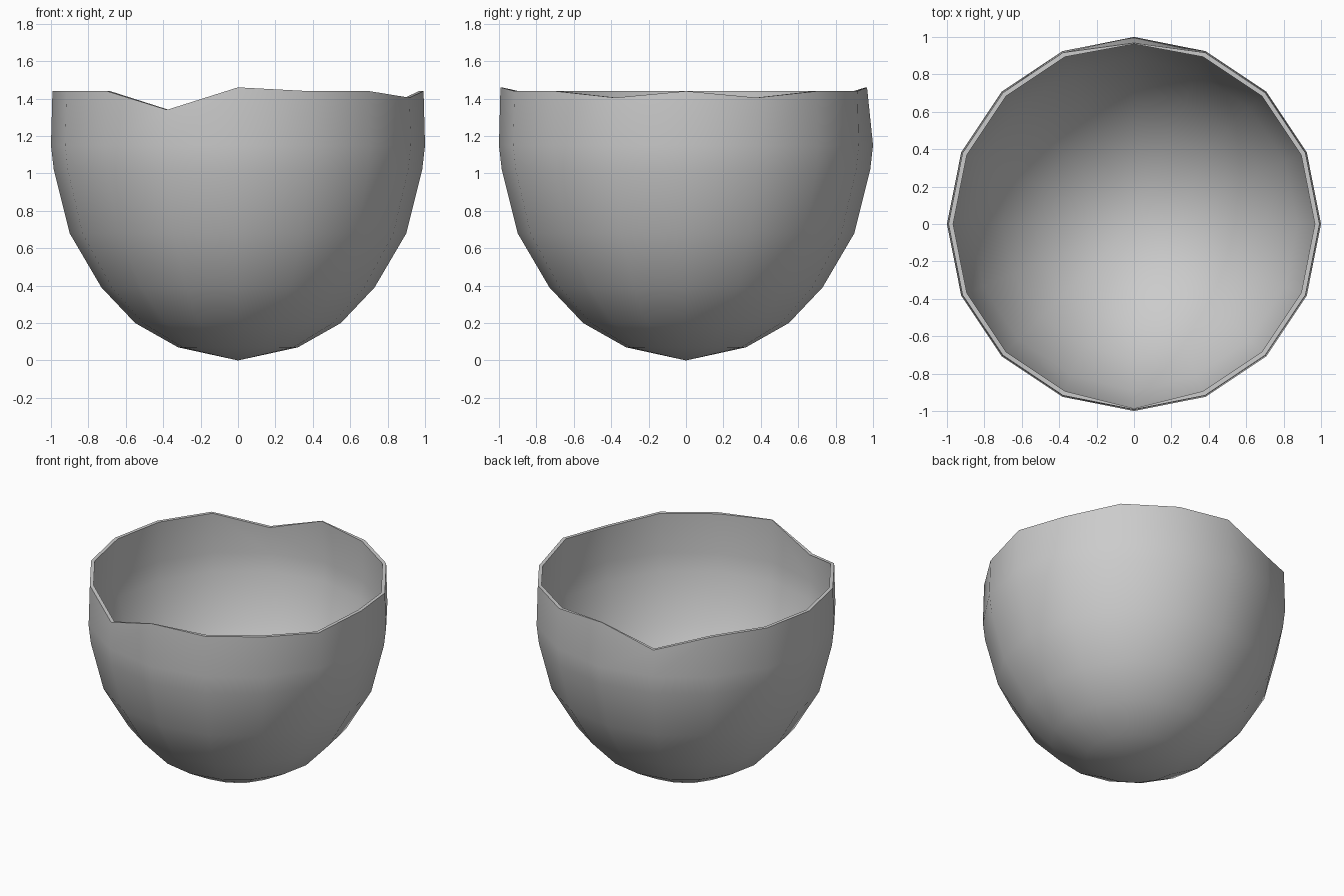
import bpy, bmesh, math

cube = bpy.data.objects.get("Cube")
if cube:
    bpy.data.objects.remove(cube)

SIDES = 16
# Wall profile from the lowest ring upward: radius, height
PROFILE = [(0.32, 0.07), (0.55, 0.2), (0.73, 0.39), (0.9, 0.68), (0.985, 1.02), (1.0, 1.15)]
RIM = 1.44
# Rim heights that leave the common level, mirrored front to back
CHIPS = {(0.38, 0.92): 0, (-0.38, 0.92): -0.1, (0.92, 0.38): -0.035, (0.0, 1.0): 0.02}

# Plain grey shell material
grey = bpy.data.materials.new("grey shell")
grey.use_nodes = True
colour = (0.6, 0.6, 0.6, 1)
grey.diffuse_color = colour
grey.node_tree.nodes["Principled BSDF"].inputs["Base Color"].default_value = colour


def rim_height(c, s):
    for (x, y), drop in CHIPS.items():
        if abs(c - x) < 0.02 and abs(abs(s) - y) < 0.02:
            return RIM + drop
    return RIM


def wall(bm, inner):
    """Build one skin of the bowl and return its rim ring."""
    rings = []
    for level in range(len(PROFILE) + 1):
        ring = []
        for k in range(SIDES):
            a = 2 * math.pi * k / SIDES
            c, s = math.cos(a), math.sin(a)
            if level < len(PROFILE):
                r, z = PROFILE[level]
            else:
                r, z = 0.992, rim_height(c, s)
                if s > 0.99:        # the back of the rim leans inward
                    r = 0.968
            if inner:               # the wall thins at the front and back
                r -= 0.006 if abs(c) < 0.01 else 0.025
                z += 0.02 if level < 3 else 0
            ring.append(bm.verts.new((r * c, r * s, z)))
        rings.append(ring)
    pole = bm.verts.new((0, 0, 0.02 if inner else 0))
    for k in range(SIDES):
        n = (k + 1) % SIDES
        bm.faces.new((pole, rings[0][n], rings[0][k]))
        for low, high in zip(rings, rings[1:]):
            bm.faces.new((low[k], low[n], high[n], high[k]))
    return rings[-1]


# Outer and inner skins joined by the rim
bm = bmesh.new()
outer, inner = wall(bm, False), wall(bm, True)
for k in range(SIDES):
    n = (k + 1) % SIDES
    bm.faces.new((outer[k], outer[n], inner[n], inner[k]))
bmesh.ops.recalc_face_normals(bm, faces=bm.faces)
mesh = bpy.data.meshes.new("bowl_shell")
bm.to_mesh(mesh)
bm.free()
mesh.materials.append(grey)
bowl = bpy.data.objects.new("bowl_shell", mesh)
bpy.context.collection.objects.link(bowl)

# Smooth skins with a crisp rim
bpy.ops.object.select_all(action="DESELECT")
bowl.select_set(True)
bpy.context.view_layer.objects.active = bowl
bpy.ops.object.shade_smooth_by_angle(angle=math.radians(40))
